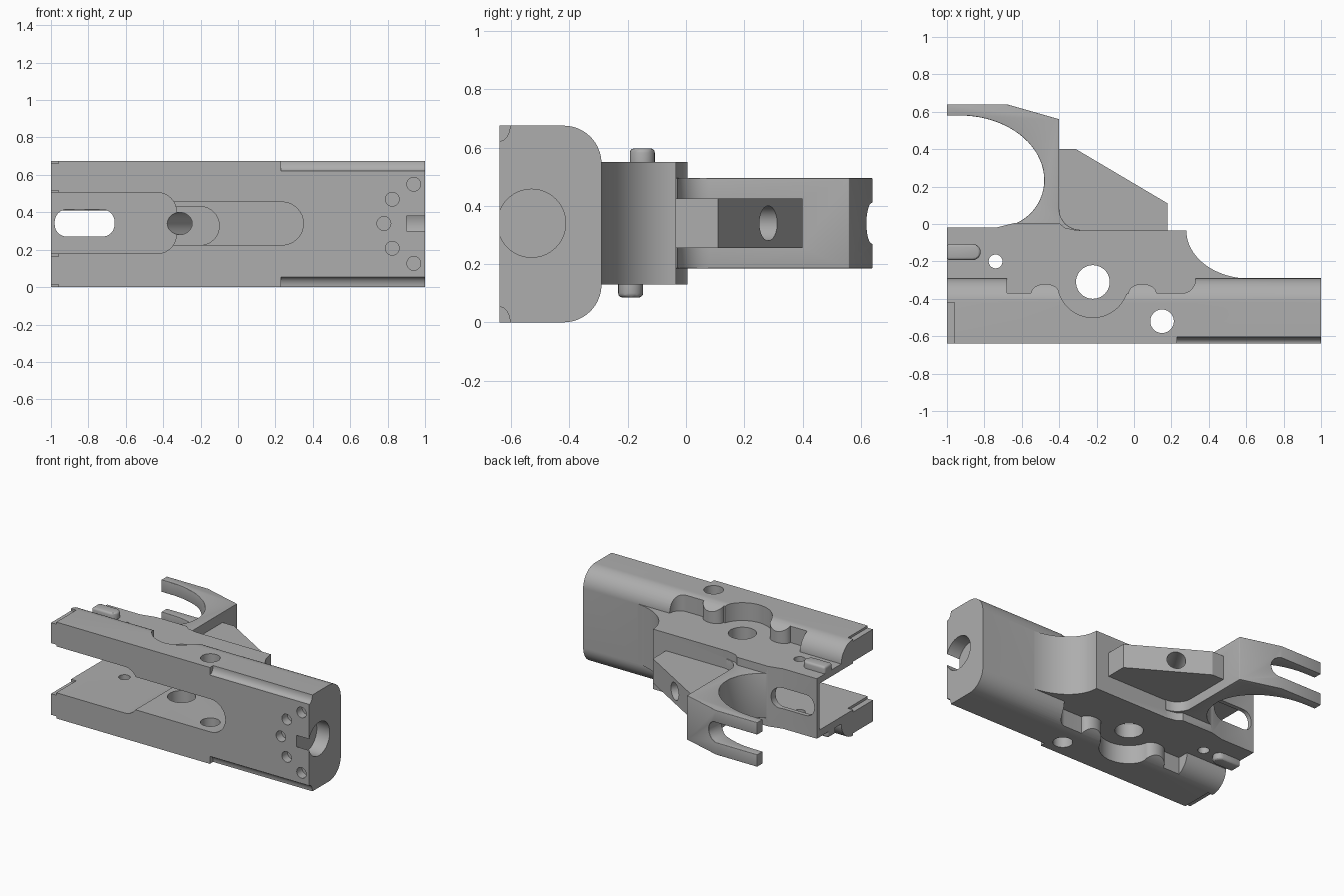
import bpy, bmesh
from math import cos, sin, radians
from mathutils import Vector

old = bpy.data.objects.get("Cube")
if old:
    bpy.data.objects.remove(old, do_unlink=True)

grey = bpy.data.materials.new("machined grey")
grey.use_nodes = True
tone = (0.42, 0.42, 0.42, 1)
grey.diffuse_color = tone
grey.node_tree.nodes["Principled BSDF"].inputs["Base Color"].default_value = tone

# Which space axes the profile (u, v) and the extrusion w map to
PLACE = {"x": lambda u, v, w: (w, u, v),
         "y": lambda u, v, w: (u, w, v),
         "z": lambda u, v, w: (u, v, w)}


def arc(cx, cy, rx, ry, a, b, n=16):
    angles = [radians(a + (b - a) * i / n) for i in range(n + 1)]
    return [(cx + rx * cos(t), cy + ry * sin(t)) for t in angles]


def circle(cx, cy, r, n=40):
    return arc(cx, cy, r, r, 0, 360, n)[:-1]


def rect(u0, v0, u1, v1):
    return [(u0, v0), (u1, v0), (u1, v1), (u0, v1)]


def stadium(u0, u1, v0, v1, r):
    return (arc(u1 - r, v1 - r, r, r, 90, 0, 8) + arc(u1 - r, v0 + r, r, r, 0, -90, 8)
            + arc(u0 + r, v0 + r, r, r, 270, 180, 8) + arc(u0 + r, v1 - r, r, r, 180, 90, 8))


def prism(name, pts, axis, lo, hi):
    """Extrude a closed profile along an axis."""
    clean = []
    for p in pts:
        if not clean or (Vector(p) - Vector(clean[-1])).length > 1e-4:
            clean.append(p)
    if (Vector(clean[0]) - Vector(clean[-1])).length < 1e-4:
        clean.pop()
    bm = bmesh.new()
    rings = [[bm.verts.new(PLACE[axis](u, v, w)) for u, v in clean] for w in (lo, hi)]
    for ring in rings:
        bm.faces.new(ring)
    n = len(clean)
    for i in range(n):
        j = (i + 1) % n
        bm.faces.new((rings[0][i], rings[0][j], rings[1][j], rings[1][i]))
    bmesh.ops.recalc_face_normals(bm, faces=bm.faces)
    mesh = bpy.data.meshes.new(name)
    bm.to_mesh(mesh)
    bm.free()
    mesh.materials.append(grey)
    obj = bpy.data.objects.new(name, mesh)
    bpy.context.collection.objects.link(obj)
    return obj


def apply(obj, mod):
    bpy.context.view_layer.objects.active = obj
    bpy.ops.object.modifier_apply(modifier=mod.name)


def combine(obj, other, operation="DIFFERENCE"):
    mod = obj.modifiers.new("combine", "BOOLEAN")
    mod.operation, mod.solver, mod.object = operation, "EXACT", other
    apply(obj, mod)
    bpy.data.objects.remove(other, do_unlink=True)


def cut(obj, pts, axis, lo, hi):
    combine(obj, prism("cutter", pts, axis, lo, hi))


def bevel(obj, width, segments=3):
    mod = obj.modifiers.new("bevel", "BEVEL")
    mod.width, mod.segments, mod.angle_limit = width, segments, radians(40)
    apply(obj, mod)


MID = 0.34  # mid height

# Long main housing, rounded along its back edges
section = ([(-0.64, 0), (-0.64, 0.675)] + arc(-0.42, 0.545, 0.13, 0.13, 90, 0)
           + arc(-0.42, 0.13, 0.13, 0.13, 0, -90))
housing = prism("housing", section, "x", -1, 1)

# Narrower rear body with a concave run-out
rear = ([(-1, -0.45), (-1, -0.02), (-0.74, -0.02), (-0.64, 0.005), (-0.4, 0.005),
         (-0.37, -0.02), (-0.3, -0.035)]
        + arc(0.62, -0.035, 0.34, 0.257, 180, 270, 24) + [(0.62, -0.45)])
combine(housing, prism("rear_body", rear, "z", 0.13, 0.55), "UNION")

# Scalloped recesses on both sides
scallop = ([(-0.68, -0.2), (-0.68, -0.37), (-0.58, -0.37)]
           + arc(-0.475, -0.37, 0.075, 0.05, 180, 0, 12)
           + arc(-0.22, -0.31, 0.19, 0.19, 200, 340, 24)
           + arc(0.045, -0.37, 0.075, 0.05, 180, 0, 12)
           + arc(0.26, -0.29, 0.07, 0.08, -90, 0, 8) + [(0.33, -0.2)])
for lo, hi in ((0.55, 0.8), (-0.1, 0.13)):
    cut(housing, scallop, "z", lo, hi)

# Pockets opening at the front
cut(housing, [(-1.1, 0.18), (-1.1, 0.505)] + arc(-0.43, 0.405, 0.1, 0.1, 90, 0, 10)
    + arc(-0.43, 0.28, 0.1, 0.1, 0, -90, 10), "y", -0.8, -0.05)
cut(housing, [(-0.6, 0.225), (-0.6, 0.43)] + arc(-0.2, 0.3275, 0.1, 0.1025, 90, -90), "y", -0.8, -0.06)
cut(housing, [(-0.6, 0.225), (-0.6, 0.455)] + arc(0.235, MID, 0.115, 0.115, 90, -90), "y", -0.8, -0.2)

# Forked guard with a curved inner opening
guard_profile = ([(-1, 0.64), (-0.68, 0.64), (-0.4, 0.56)]
                 + arc(-0.29, 0.08, 0.11, 0.11, 180, 270, 8) + [(-0.29, -0.045), (-0.74, -0.045)]
                 + arc(-0.74, 0.235, 0.26, 0.255, -90, 0, 20)
                 + arc(-0.93, 0.235, 0.45, 0.345, 0, 90, 20) + [(-1, 0.58)])
guard = prism("guard", guard_profile, "z", 0.185, 0.495)
cut(guard, [(-1.1, 0.27), (-1.1, 0.41)] + arc(-0.68, MID, 0.07, 0.07, 90, -90), "y", 0.3, 0.8)
bevel(guard, 0.02)
combine(housing, guard, "UNION")

# Wedge block with a bore square to its sloped face
wedge = [(-0.44, -0.045), (-0.44, 0.4), (-0.31, 0.4), (0.18, 0.11), (0.18, -0.045)]
combine(housing, prism("wedge", wedge, "z", 0.255, 0.425), "UNION")
bore = prism("cutter", circle(0, 0, 0.06), "z", -0.43, 0.2)
bore.location = (-0.11, 0.285, MID)
bore.rotation_euler = Vector((0.51, 0.86, 0)).to_track_quat("Z", "Y").to_euler()
bpy.context.view_layer.update()
combine(housing, bore)

# Side lugs
for name, y, lo, hi in (("upper_lug", -0.15, 0.52, 0.597), ("lower_lug", -0.19, 0.085, 0.16)):
    lug = prism(name, [(-1, y - 0.043), (-1, y + 0.043)]
                + arc(-0.863, y, 0.043, 0.043, 90, -90, 12), "z", lo, hi)
    bevel(lug, 0.015)
    combine(housing, lug, "UNION")

# Cross holes and rear wall slot
for x, y, r in ((-0.22, -0.31, 0.09), (0.15, -0.52, 0.063), (-0.74, -0.2, 0.037)):
    cut(housing, circle(x, y, r), "z", -0.2, 0.9)
cut(housing, stadium(-0.98, -0.66, 0.27, 0.415, 0.065), "y", -0.1, 0.05)

# End bore, its key slot and the ring of small holes
cut(housing, circle(-0.53, MID, 0.117, 56), "x", 0.9, 1.1)
cut(housing, rect(0.905, 0.305, 1.1, 0.375), "y", -0.8, -0.55)
for x, z in ((0.94, 0.55), (0.825, 0.47), (0.78, 0.34), (0.825, 0.208), (0.94, 0.127)):
    cut(housing, circle(x, z, 0.037, 28), "y", -0.8, -0.58)

# Hollow grooves along the front edges and shallow steps at the open end
for edge, inner in ((0.675, 0.66), (0, 0.015)):
    cut(housing, arc(-0.64, edge, 0.036, 0.053, 0, 360, 32)[:-1], "x", 0.23, 1.1)
    cut(housing, rect(-0.7, inner, -0.42, edge + (0.1 if edge else -0.1)), "x", -1.1, -0.96)
cut(housing, rect(-0.7, 0.163, -0.42, 0.517), "x", -1.1, -0.96)

# Smooth the curved surfaces and keep hard edges
bpy.ops.object.select_all(action="DESELECT")
housing.select_set(True)
bpy.context.view_layer.objects.active = housing
bpy.ops.object.shade_smooth_by_angle(angle=radians(30))
